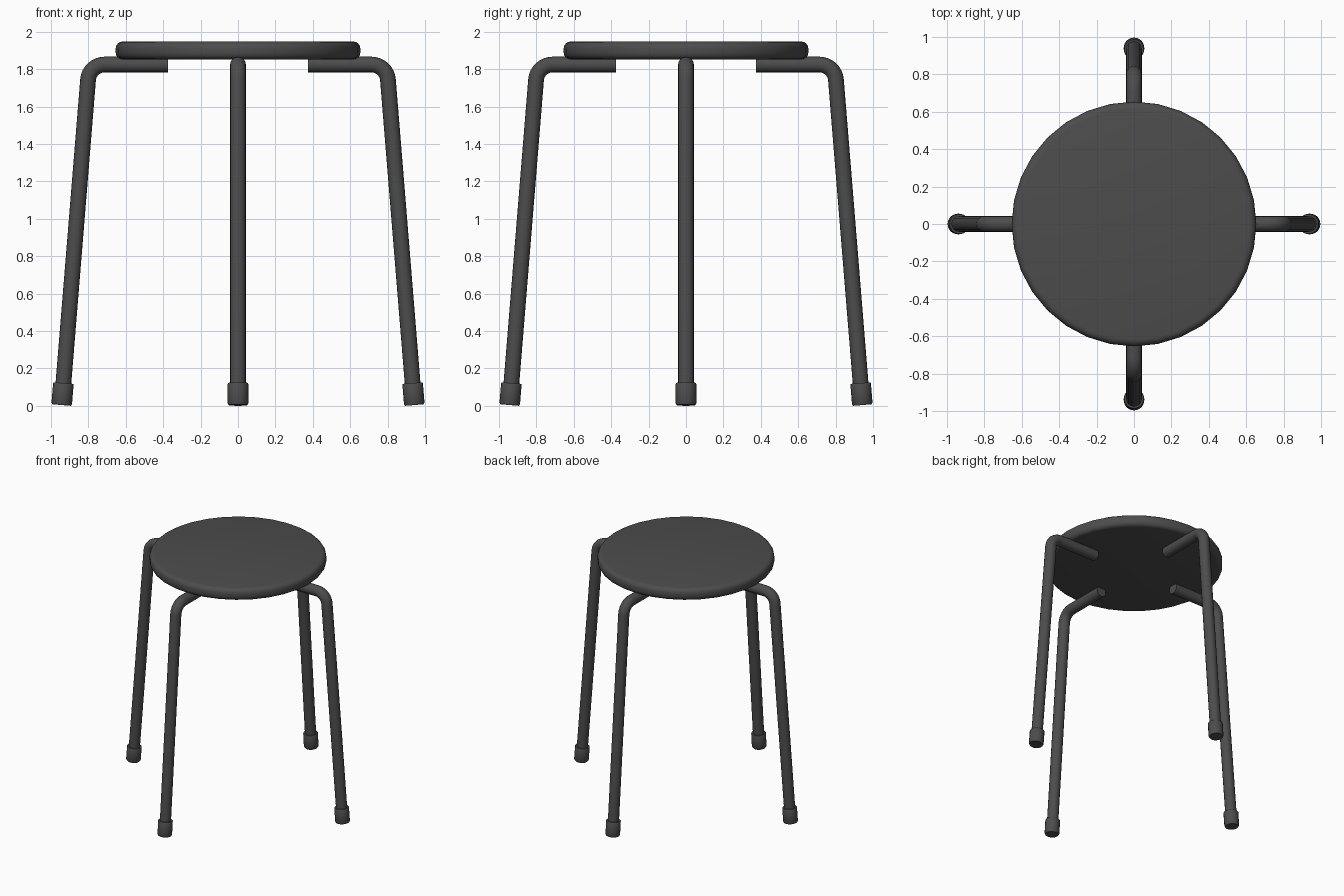
import bpy, bmesh, math
from mathutils import Vector, Matrix

if "Cube" in bpy.data.objects:
    bpy.data.objects.remove(bpy.data.objects["Cube"])

# Dark finish shared by all parts
dark = bpy.data.materials.new("dark_grey")
dark.diffuse_color = (0.073, 0.073, 0.073, 1)
dark.use_nodes = True
dark.node_tree.nodes["Principled BSDF"].inputs["Base Color"].default_value = dark.diffuse_color


def finish(name, mesh, angle=40):
    obj = bpy.data.objects.new(name, mesh)
    bpy.context.collection.objects.link(obj)
    mesh.materials.append(dark)
    bpy.ops.object.select_all(action='DESELECT')
    obj.select_set(True)
    bpy.context.view_layer.objects.active = obj
    bpy.ops.object.shade_smooth_by_angle(angle=math.radians(angle))
    return obj


def loft(rings):
    """Skin a list of vertex rings and cap both ends."""
    bm = bmesh.new()
    loops = [[bm.verts.new(p) for p in ring] for ring in rings]
    n = len(loops[0])
    for a, b in zip(loops, loops[1:]):
        for i in range(n):
            j = (i + 1) % n
            bm.faces.new((a[i], a[j], b[j], b[i]))
    bm.faces.new(loops[0][::-1])
    bm.faces.new(loops[-1])
    bmesh.ops.recalc_face_normals(bm, faces=bm.faces)
    mesh = bpy.data.meshes.new("part")
    bm.to_mesh(mesh)
    bm.free()
    return mesh


def ring(center, tangent, radius, sides):
    """Circle around a tangent lying in the xz plane."""
    side = Vector((0, 1, 0))
    up = tangent.cross(side).normalized()
    return [center + radius * (math.cos(t) * side + math.sin(t) * up)
            for t in (2 * math.pi * i / sides for i in range(sides))]


# Seat: round disc with rounded edges and a short straight rim
Z0, Z1, R, E = 1.852, 1.948, 0.654, 0.037
profile = []
for start, z in ((-90, Z0 + E), (0, Z1 - E)):
    for i in range(5):
        a = math.radians(start + 90 * i / 4)
        profile.append((R - E + E * math.cos(a), z + E * math.sin(a)))
finish("seat", loft([ring(Vector((0, 0, z)), Vector((0, 0, 1)), r, 32)
                     for r, z in profile]))

# Leg path: under-seat bar, bend, slanted leg
foot = Vector((0.943, 0, 0.0045))
corner = Vector((0.795, 0, 1.825))
down = (foot - corner).normalized()
turn = math.acos(down.x)
bend = 0.088
tan_len = bend * math.tan(turn / 2)
bend_center = corner + Vector((-tan_len, 0, -bend))
X = Vector((1, 0, 0))
tube = [ring(Vector((0.375, 0, corner.z)), X, 0.042, 16)]
for i in range(9):
    a = turn * i / 8
    p = bend_center + bend * Vector((math.sin(a), 0, math.cos(a)))
    tube.append(ring(p, Vector((math.cos(a), 0, -math.sin(a))), 0.042, 16))
tube.append(ring(foot - down * 0.03, down, 0.042, 16))
leg_mesh = loft(tube)

# Foot cap: short sleeve with softened rims
cap_profile = [(0.118, 0.052), (0.113, 0.055), (0.01, 0.055), (0.0, 0.05)]
cap_mesh = loft([ring(foot - down * d, down, r, 16) for d, r in cap_profile])

# Four legs around the seat
for i, name in enumerate(("right", "back", "left", "front")):
    for part, mesh in (("leg", leg_mesh), ("foot_cap", cap_mesh)):
        m = mesh.copy()
        m.transform(Matrix.Rotation(math.pi / 2 * i, 4, 'Z'))
        finish(f"{name}_{part}", m)
